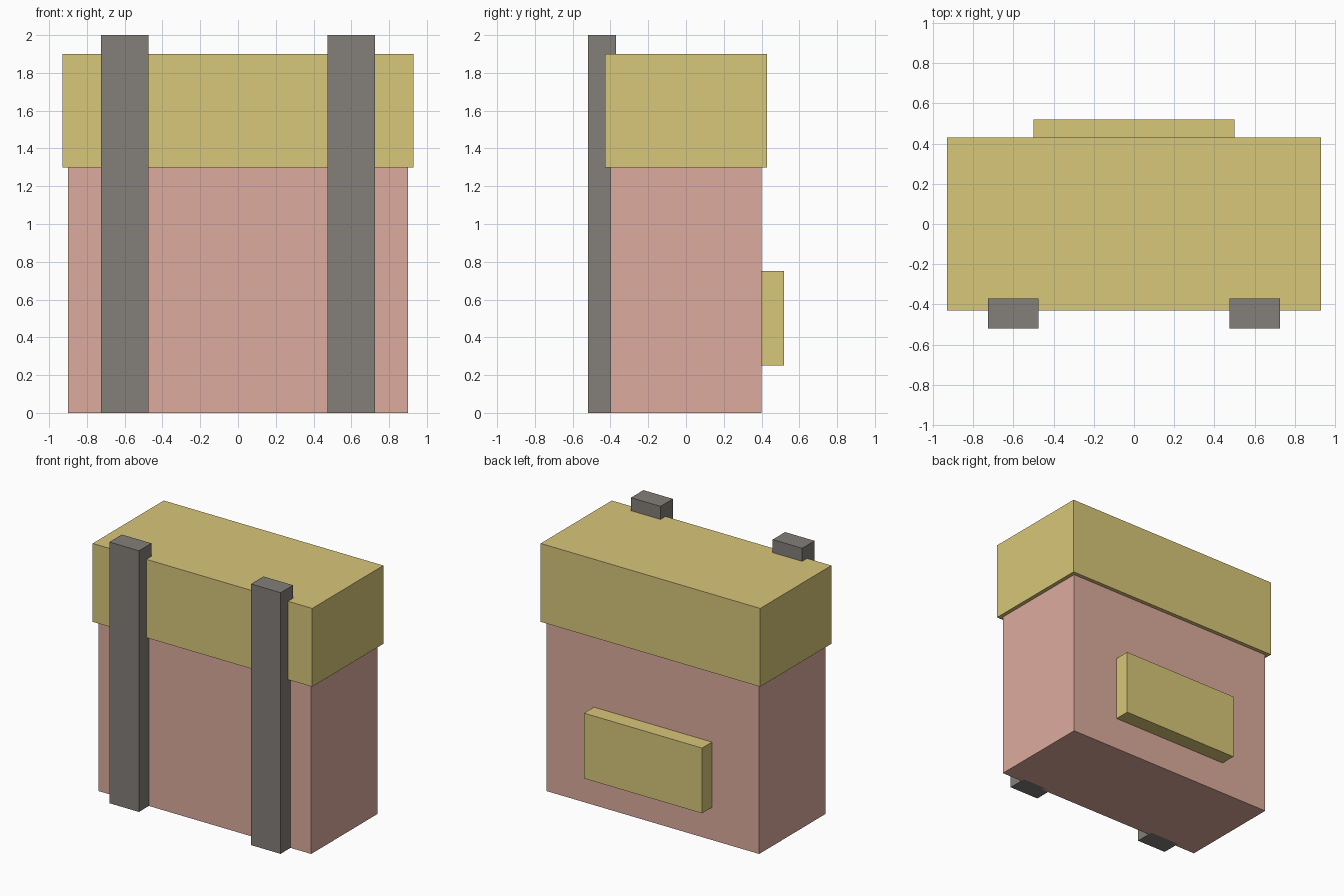
import bpy

if "Cube" in bpy.data.objects:
    bpy.data.objects.remove(bpy.data.objects["Cube"])


def material(name, color):
    mat = bpy.data.materials.new(name)
    mat.diffuse_color = (*color, 1.0)
    mat.use_nodes = True
    mat.node_tree.nodes["Principled BSDF"].inputs["Base Color"].default_value = mat.diffuse_color
    return mat


def box(name, lo, hi, mat):
    """Axis-aligned box between two corners."""
    center = [(a + b) / 2 for a, b in zip(lo, hi)]
    size = [b - a for a, b in zip(lo, hi)]
    bpy.ops.mesh.primitive_cube_add(size=1, location=center)
    obj = bpy.context.object
    obj.name = name
    obj.scale = size
    bpy.ops.object.transform_apply(location=False, rotation=False, scale=True)
    obj.data.materials.append(mat)
    return obj


pink = material("pink_fabric", (0.72, 0.41, 0.34))
yellow = material("yellow_fabric", (0.69, 0.57, 0.19))
grey = material("grey_strap", (0.23, 0.21, 0.19))

# Main bag and overhanging lid
box("bag_body", (-0.9, -0.4, 0), (0.9, 0.4, 1.3), pink)
box("bag_lid", (-0.93, -0.43, 1.3), (0.93, 0.43, 1.9), yellow)

# Pocket on the back face
box("pocket", (-0.5, 0.4, 0.25), (0.5, 0.52, 0.75), yellow)

# Two shoulder straps, sunk slightly into the body and lid
for side, x in (("left", -0.6), ("right", 0.6)):
    box(f"{side}_strap", (x - 0.125, -0.52, 0), (x + 0.125, -0.37, 2.0), grey)
